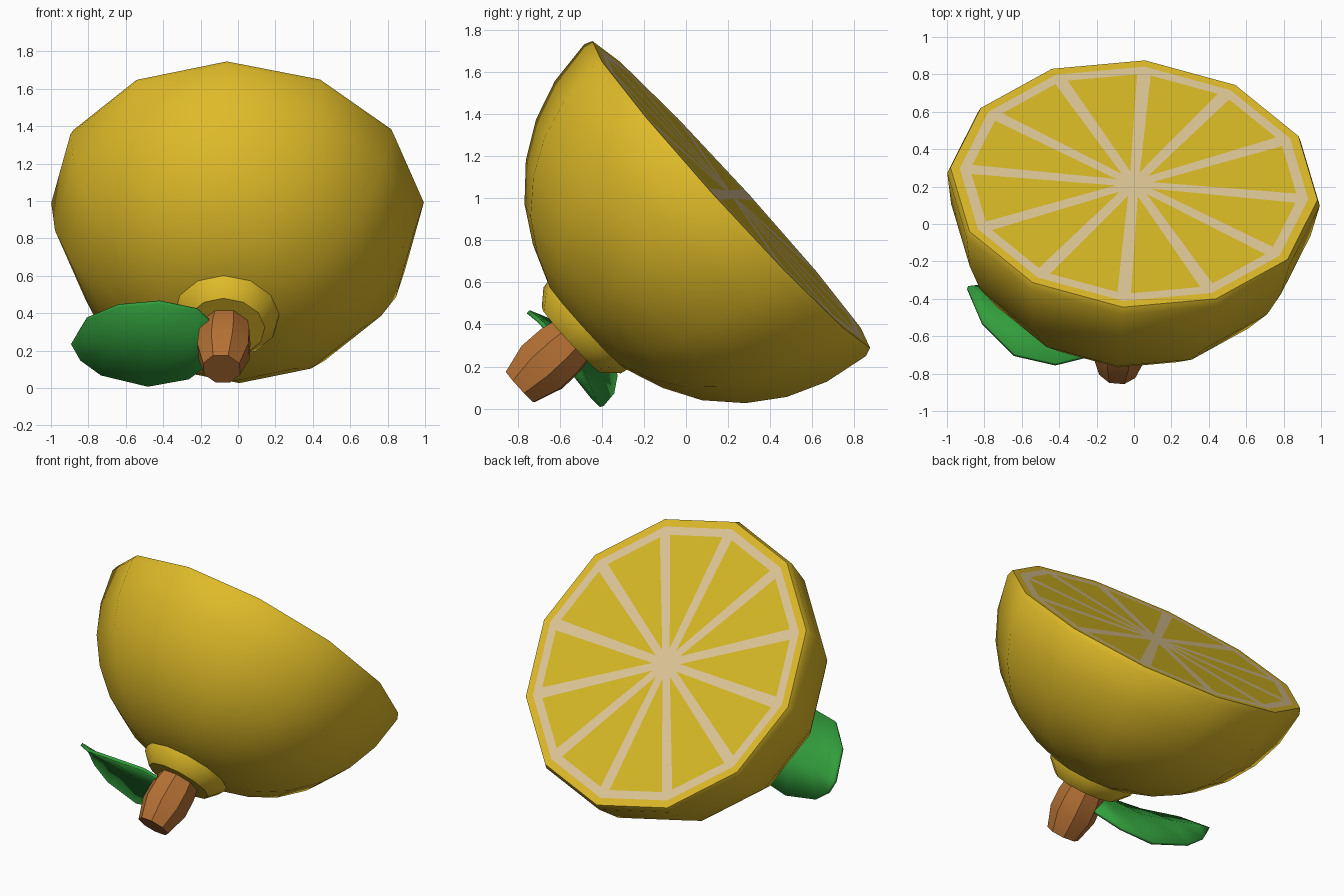
import bpy, bmesh, math
from mathutils import Vector, Matrix

if "Cube" in bpy.data.objects:
    bpy.data.objects.remove(bpy.data.objects["Cube"])

def material(name, *rgb):
    m = bpy.data.materials.new(name)
    lin = [((c / 255 + 0.055) / 1.055) ** 2.4 for c in rgb]
    m.diffuse_color = (*lin, 1)
    m.use_nodes = True
    m.node_tree.nodes["Principled BSDF"].inputs["Base Color"].default_value = m.diffuse_color
    return m

RIND = material("rind yellow", 222, 186, 40)
FLESH = material("flesh yellow", 214, 184, 36)
PITH = material("pith cream", 222, 198, 150)
WOOD = material("stem brown", 180, 112, 52)
GREEN = material("leaf green", 50, 158, 60)

# tilted frame: local z is the normal of the cut face
n = Vector((0.064, 0.738, 0.673)).normalized()
v = Vector((0.06, 0.665, -0.735))
v = (v - n * v.dot(n)).normalized()
u = v.cross(n)
FRAME = Matrix.Translation((0, 0.215, 1.017)) @ Matrix((u, v, n)).transposed().to_4x4()
SIDES = 12

def polar(r, deg, z=0.0):
    a = math.radians(deg)
    return Vector((r * math.sin(a), r * math.cos(a), z))

def finish(bm, name, mats, frame=FRAME, angle=40):
    bmesh.ops.recalc_face_normals(bm, faces=bm.faces)
    me = bpy.data.meshes.new(name)
    bm.to_mesh(me)
    bm.free()
    ob = bpy.data.objects.new(name, me)
    ob.matrix_world = frame
    for m in mats:
        me.materials.append(m)
    bpy.context.collection.objects.link(ob)
    bpy.ops.object.select_all(action='DESELECT')
    ob.select_set(True)
    bpy.context.view_layer.objects.active = ob
    bpy.ops.object.shade_smooth_by_angle(angle=math.radians(angle))
    return ob

def lathe(bm, profile, sides, phase=0):
    """Rings of (radius, depth below the cut); the last ring is capped."""
    rings = [[bm.verts.new(polar(r, phase + 360 * i / sides, -d)) for i in range(sides)]
             for r, d in profile]
    for a, b in zip(rings, rings[1:]):
        for i in range(sides):
            j = (i + 1) % sides
            bm.faces.new((a[i], a[j], b[j], b[i]))
    bm.faces.new(rings[-1])
    return rings

# half fruit: rind bowl plus cut face with segments
bm = bmesh.new()
rim = lathe(bm, [(0.985, 0), (1.0, 0.04), (0.965, 0.26), (0.89, 0.45), (0.78, 0.615),
                 (0.63, 0.76), (0.46, 0.86), (0.25, 0.94)], SIDES)[0]
step = 360 / SIDES
pith = [bm.verts.new(polar(0.935, i * step)) for i in range(SIDES)]
left = [bm.verts.new(polar(0.87, i * step + 2.4)) for i in range(SIDES)]
right = [bm.verts.new(polar(0.87, (i + 1) * step - 2.4)) for i in range(SIDES)]
tip = [bm.verts.new(polar(0.1, (i + 0.5) * step)) for i in range(SIDES)]
hub = bm.verts.new((0, 0, 0))
for i in range(SIDES):
    j = (i + 1) % SIDES
    for verts, mat in (((rim[i], rim[j], pith[j], pith[i]), 0),
                       ((left[i], right[i], tip[i]), 1),
                       ((pith[i], pith[j], right[i], left[i]), 2),
                       ((pith[i], left[i], tip[i], hub, tip[i - 1], right[i - 1]), 2)):
        bm.faces.new(verts).material_index = mat
finish(bm, "half_fruit", [RIND, FLESH, PITH])

# collar bump at the stem end
bm = bmesh.new()
lathe(bm, [(0.22, 0.85), (0.285, 0.91), (0.275, 0.96), (0.21, 1.03)], SIDES)
finish(bm, "stem_collar", [RIND])

# barrel shaped stem
bm = bmesh.new()
lathe(bm, [(0.125, 1.0), (0.145, 1.1), (0.148, 1.22), (0.105, 1.36)], 8, 22.5)
finish(bm, "stem", [WOOD])

# cupped leaf: (upper edge, midrib, lower edge) at each station, then the tip
stations = [
    ((-0.12, -0.62, 0.33), (-0.08, -0.57, 0.25), (-0.13, -0.52, 0.15)),
    ((-0.22, -0.70, 0.42), (-0.25, -0.52, 0.24), (-0.26, -0.44, 0.05)),
    ((-0.42, -0.75, 0.46), (-0.46, -0.47, 0.23), (-0.48, -0.40, 0.01)),
    ((-0.64, -0.70, 0.44), (-0.67, -0.42, 0.24), (-0.73, -0.35, 0.07)),
    ((-0.81, -0.53, 0.37), (-0.82, -0.37, 0.25), (-0.84, -0.335, 0.15)),
]
bm = bmesh.new()
rows = [[bm.verts.new(p) for p in s] for s in stations]
for a, b in zip(rows, rows[1:]):
    for k in range(2):
        bm.faces.new((a[k], a[k + 1], b[k + 1], b[k]))
end = bm.verts.new((-0.89, -0.34, 0.24))
for k in range(2):
    bm.faces.new((rows[-1][k], rows[-1][k + 1], end))
leaf = finish(bm, "leaf", [GREEN], Matrix.Identity(4), 50)
mod = leaf.modifiers.new("thickness", 'SOLIDIFY')
mod.thickness = 0.02
mod.offset = 0
